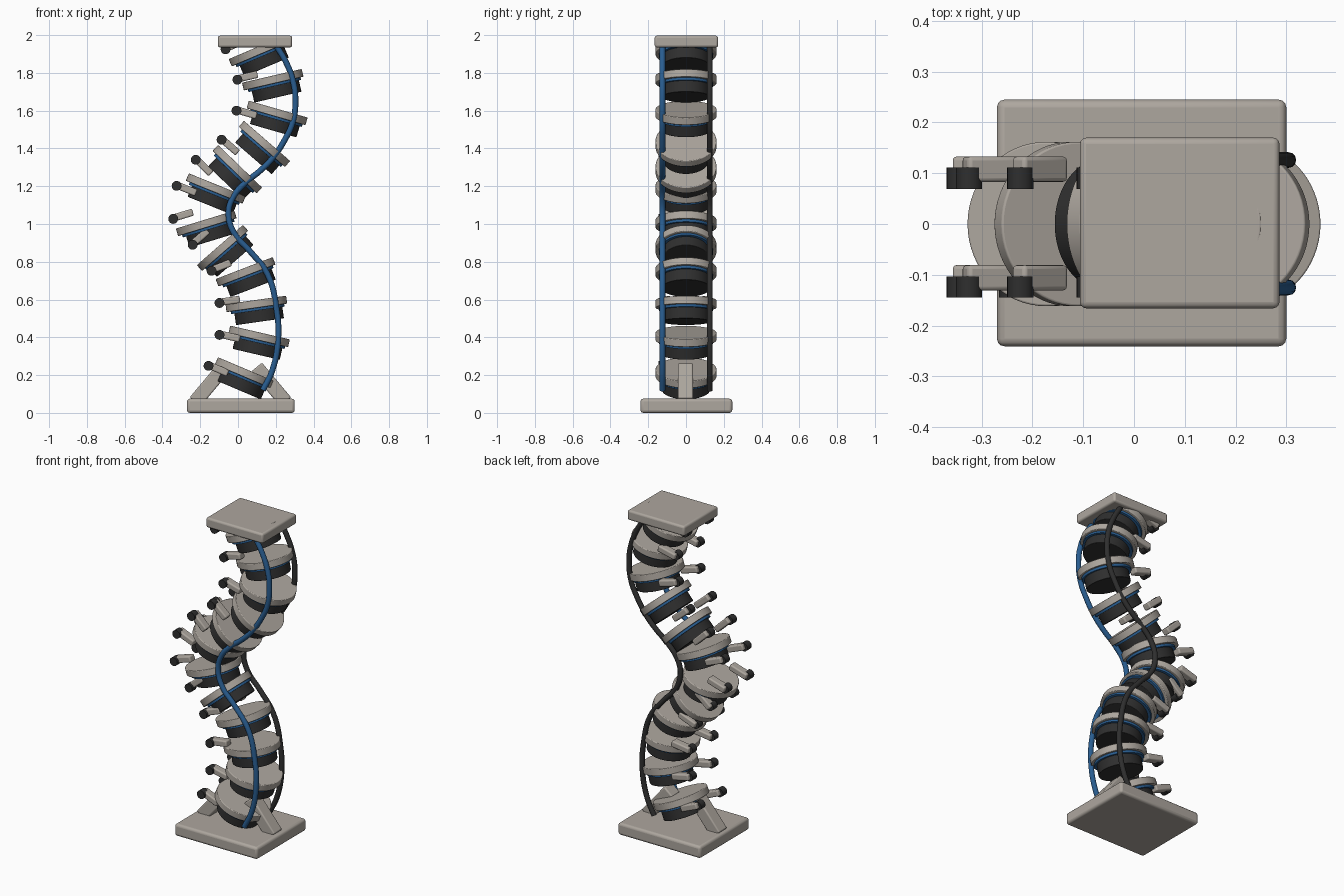
import bpy, math
from mathutils import Vector, Matrix

if "Cube" in bpy.data.objects:
    bpy.data.objects.remove(bpy.data.objects["Cube"])


def material(name, rgb):
    m = bpy.data.materials.new(name)
    m.diffuse_color = (*rgb, 1)
    m.use_nodes = True
    m.node_tree.nodes["Principled BSDF"].inputs["Base Color"].default_value = m.diffuse_color
    return m


GREY = material("warm_grey", (0.42, 0.385, 0.345))
DARK = material("charcoal", (0.028, 0.028, 0.028))
BLUE = material("blue", (0.022, 0.11, 0.28))


def finish(ob, name, mat, bevel=0.0):
    ob.name = name
    ob.data.materials.append(mat)
    if bevel:
        b = ob.modifiers.new("bevel", "BEVEL")
        b.width, b.segments, b.limit_method = bevel, 3, "ANGLE"
    bpy.ops.object.shade_smooth_by_angle(angle=math.radians(35))
    return ob


def box(name, loc, size, mat, tilt=0.0, bevel=0.008):
    bpy.ops.mesh.primitive_cube_add(size=1, location=loc, rotation=(0, -tilt, 0))
    ob = bpy.context.object
    ob.scale = size
    bpy.ops.object.transform_apply(location=False, rotation=False, scale=True)
    return finish(ob, name, mat, bevel)


def cylinder(name, loc, r, h, mat, rot, sides=64, bevel=0.0):
    bpy.ops.mesh.primitive_cylinder_add(vertices=sides, radius=r, depth=h,
                                        location=loc, rotation=rot)
    return finish(bpy.context.object, name, mat, bevel)


# Base and top plates
box("base_plate", (0.015, 0.002, 0.0375), (0.57, 0.486, 0.075), GREY, bevel=0.015)
box("top_plate", (0.09, 0.002, 1.966), (0.393, 0.336, 0.062), GREY, bevel=0.012)

# Slanted struts holding the lowest disc
box("left_strut", (-0.15, -0.003, 0.15), (0.24, 0.08, 0.075), GREY, math.radians(50))
box("right_strut", (0.175, -0.003, 0.15), (0.24, 0.08, 0.075), GREY, math.radians(-50))

# Segments: disc centre x, z, tilt in degrees, knob x, z
segments = [
    (0.035, 0.212, -23, -0.156, 0.249),
    (0.112, 0.405, -13, -0.098, 0.413),
    (0.097, 0.577, 8, -0.098, 0.582),
    (0.040, 0.747, 21, -0.140, 0.752),
    (-0.082, 0.873, 41, -0.240, 0.890),
    (-0.168, 1.003, 17, -0.343, 1.027),
    (-0.118, 1.188, -22, -0.325, 1.202),
    (-0.003, 1.290, -44, -0.224, 1.340),
    (0.140, 1.424, -41, -0.087, 1.446),
    (0.207, 1.588, -16, -0.008, 1.600),
    (0.184, 1.764, 13, -0.003, 1.764),
    (0.108, 1.917, 23, -0.066, 1.925),
]

for i, (x, z, deg, kx, kz) in enumerate(segments, 1):
    t = math.radians(deg)
    turn = Matrix.Rotation(-t, 3, "Y")
    c = Vector((x, 0, z))

    def at(lx, lz):
        return c + turn @ Vector((lx, 0, lz))

    rot = (0, -t, 0)
    cylinder(f"disc_{i}", at(0, 0), 0.162, 0.042, GREY, rot, bevel=0.004)
    cylinder(f"blue_ring_{i}", at(0.003, -0.027), 0.143, 0.016, BLUE, rot)
    cylinder(f"cushion_{i}", at(0.006, -0.065), 0.128, 0.062, DARK, rot, bevel=0.003)
    # Pair of rear arms with knobs
    for side, y in (("front", -0.106), ("back", 0.108)):
        a = Vector((kx, y, kz)) + turn @ Vector((0.05, 0, 0.004))
        box(f"{side}_arm_{i}", a, (0.12, 0.05, 0.038), GREY, t)
        cylinder(f"{side}_knob_{i}", (kx, y - 0.018, kz), 0.026, 0.042, DARK,
                 (math.pi / 2, 0, 0), sides=24)

# Cables running down both sides, following the S curve
path = [(0.132, 0.12), (0.18, 0.22), (0.212, 0.38), (0.204, 0.55), (0.156, 0.735),
        (0.06, 0.86), (-0.02, 0.95), (-0.05, 1.05), (-0.03, 1.135), (0.035, 1.215),
        (0.115, 1.28), (0.18, 1.345), (0.25, 1.45), (0.29, 1.54), (0.304, 1.66),
        (0.288, 1.77), (0.25, 1.865), (0.205, 1.94)]
for name, y, mat in (("front_cable", -0.125, BLUE), ("back_cable", 0.126, DARK)):
    cu = bpy.data.curves.new(name, "CURVE")
    cu.dimensions = "3D"
    cu.bevel_depth, cu.bevel_resolution, cu.use_fill_caps = 0.0155, 4, True
    sp = cu.splines.new("BEZIER")
    sp.bezier_points.add(len(path) - 1)
    for p, (px, pz) in zip(sp.bezier_points, path):
        p.co = (px, y, pz)
        p.handle_left_type = p.handle_right_type = "AUTO"
    sp.resolution_u = 6
    cu.materials.append(mat)
    bpy.context.collection.objects.link(bpy.data.objects.new(name, cu))
